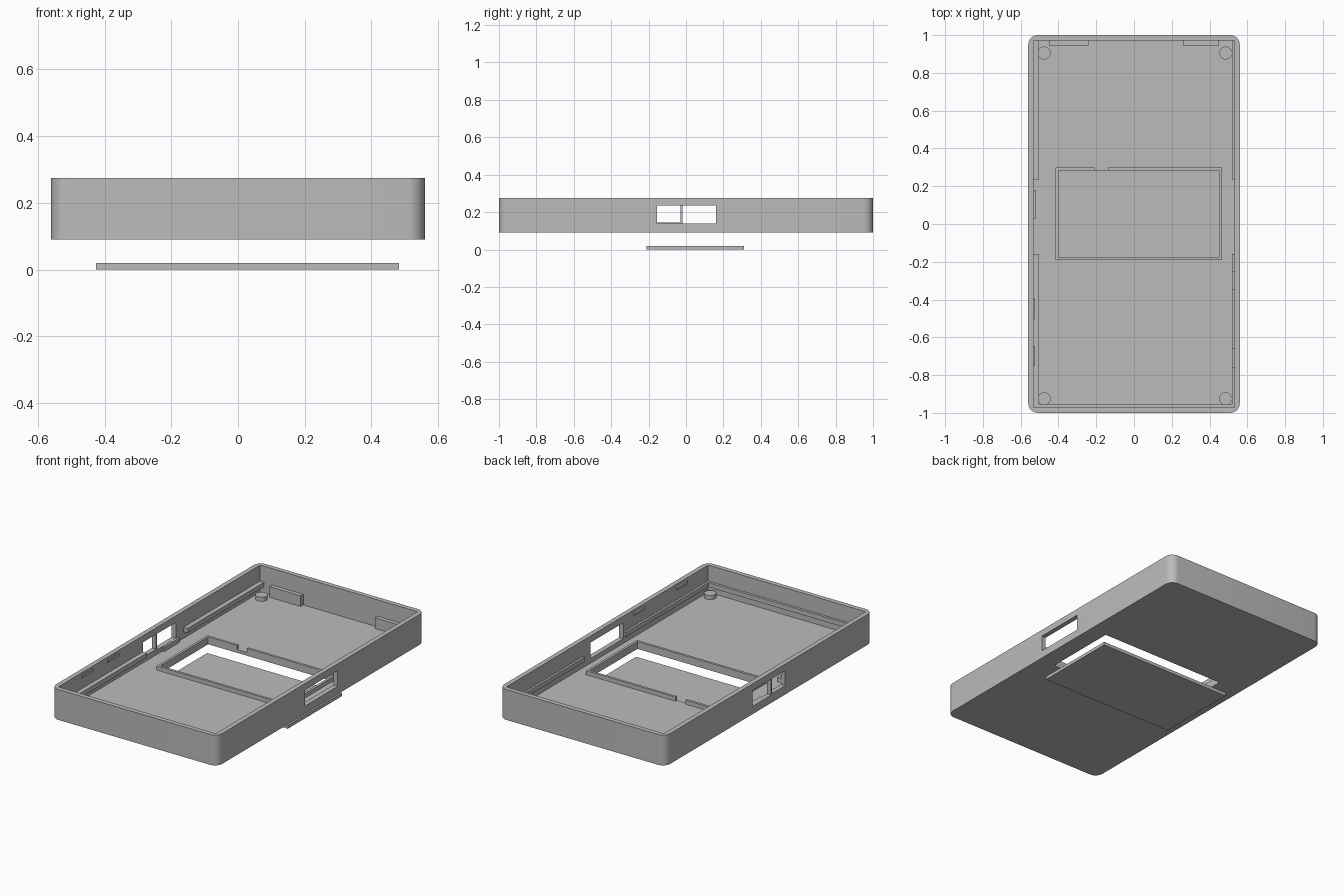
import bpy
import bmesh
import math
from mathutils import Matrix

if "Cube" in bpy.data.objects:
    bpy.data.objects.remove(bpy.data.objects["Cube"], do_unlink=True)

# One plain grey plastic
GREY = (0.5, 0.5, 0.5, 1.0)
plastic = bpy.data.materials.new("grey_plastic")
plastic.use_nodes = True
plastic.diffuse_color = GREY
plastic.node_tree.nodes["Principled BSDF"].inputs["Base Color"].default_value = GREY

BASE, FLOOR, RIM = 0.09, 0.11, 0.275
LOW = 0.135            # top of the posts and the window frame
SINK = 0.005           # overlap that roots a part in the shell
IN_X, IN_Y = 0.531, 0.971


def finish(name, bm):
    mesh = bpy.data.meshes.new(name)
    bm.to_mesh(mesh)
    bm.free()
    obj = bpy.data.objects.new(name, mesh)
    obj.data.materials.append(plastic)
    bpy.context.collection.objects.link(obj)
    return obj


def box(name, xs, ys, zs, corner=0.0):
    """Box between limits, with optional rounded upright edges."""
    bm = bmesh.new()
    bmesh.ops.create_cube(bm, size=1)
    for v in bm.verts:
        for i, (a, b) in enumerate((xs, ys, zs)):
            v.co[i] = a if v.co[i] < 0 else b
    if corner:
        upright = [e for e in bm.edges
                   if abs(e.verts[0].co.z - e.verts[1].co.z) > 0.01]
        bmesh.ops.bevel(bm, geom=upright, offset=corner, segments=8,
                        profile=0.5, affect='EDGES')
    return finish(name, bm)


def cut(target, *limits):
    """Cut a box-shaped opening and bake the result."""
    cutter = box("cutter", *limits)
    cutter.hide_render = True
    mod = target.modifiers.new("opening", 'BOOLEAN')
    mod.operation, mod.solver, mod.object = 'DIFFERENCE', 'EXACT', cutter
    graph = bpy.context.evaluated_depsgraph_get()
    baked = bpy.data.meshes.new_from_object(target.evaluated_get(graph))
    target.modifiers.clear()
    target.data = baked
    bpy.data.objects.remove(cutter, do_unlink=True)


# Open tray with rounded upright corners
tray = box("tray", (-0.56, 0.56), (-1, 1), (BASE, RIM), corner=0.05)
cut(tray, (-IN_X, IN_X), (-IN_Y, IN_Y), (FLOOR, 0.4))

# Display window in the floor, port openings in the side walls
WIN_X, WIN_Y = (-0.4, 0.45), (-0.175, 0.284)
cut(tray, WIN_X, WIN_Y, (0, 0.2))
cut(tray, (0.5, 0.6), (-0.155, 0.16), (0.138, 0.235))
cut(tray, (-0.6, -0.5), (-0.02, 0.16), (0.138, 0.235))
cut(tray, (-0.6, -0.5), (-0.155, -0.03), (0.144, 0.235))
bpy.ops.object.select_all(action='DESELECT')
tray.select_set(True)
bpy.context.view_layer.objects.active = tray
bpy.ops.object.shade_smooth_by_angle()

# Raised frame round the window, with a gap for a cable at the back
T = 0.015
(x0, x1), (y0, y1) = WIN_X, WIN_Y
frame_z = (FLOOR - SINK, LOW)
box("frame_front", (x0 - T, x1 + T), (y0 - T, y0), frame_z)
box("frame_right", (x0 - T, x0), (y0, y1), frame_z)
box("frame_left", (x1, x1 + T), (y0, y1), frame_z)
box("frame_back_right", (x0 - T, -0.206), (y1, y1 + T), frame_z)
box("frame_back_left", (-0.138, x1 + T), (y1, y1 + T), frame_z)

# Corner posts
for x in (-0.475, 0.485):
    for y in (-0.925, 0.905):
        bm = bmesh.new()
        depth = LOW - FLOOR + SINK
        bmesh.ops.create_cone(
            bm, cap_ends=True, segments=32, radius1=0.034, radius2=0.034,
            depth=depth, matrix=Matrix.Translation((x, y, LOW - depth / 2)))
        for f in bm.faces:
            f.smooth = abs(f.normal.z) < 0.5
        for e in bm.edges:
            e.smooth = e.calc_face_angle(0) < math.radians(30)
        finish("corner_post", bm)

# Support rails along the walls, interrupted at the ports
RAIL_Z = (0.15, 0.178)
WALL_X = IN_X + SINK
for name, ys in (("front", (-IN_Y, -0.16)), ("back", (0.235, IN_Y))):
    box("right_rail_" + name, (-WALL_X, -0.503), ys, RAIL_Z)
    box("left_rail_" + name, (0.518, WALL_X), ys, RAIL_Z)
box("front_rail", (-IN_X, IN_X), (-IN_Y - SINK, -0.956), RAIL_Z)

# Upright tabs on the back wall
for xs in ((-0.45, -0.24), (0.26, 0.45)):
    box("back_tab", xs, (0.946, IN_Y + SINK), (FLOOR - SINK, 0.175))

# Sill below the large port
box("port_sill", (-WALL_X, -0.519), (0.03, 0.18), (FLOOR - SINK, 0.137))

# Snap clips close to the rim
CLIP_Z = (0.245, 0.26)
for start in (-0.75, -0.5):
    box("right_clip", (-WALL_X, -0.523), (start, start + 0.105), CLIP_Z)
for start in (-0.76, -0.35):
    box("left_clip", (0.52, WALL_X), (start, start + 0.1), CLIP_Z)

# Loose cover plate below the window
box("window_plate", (-0.425, 0.483), (-0.21, 0.31), (0, 0.02))
